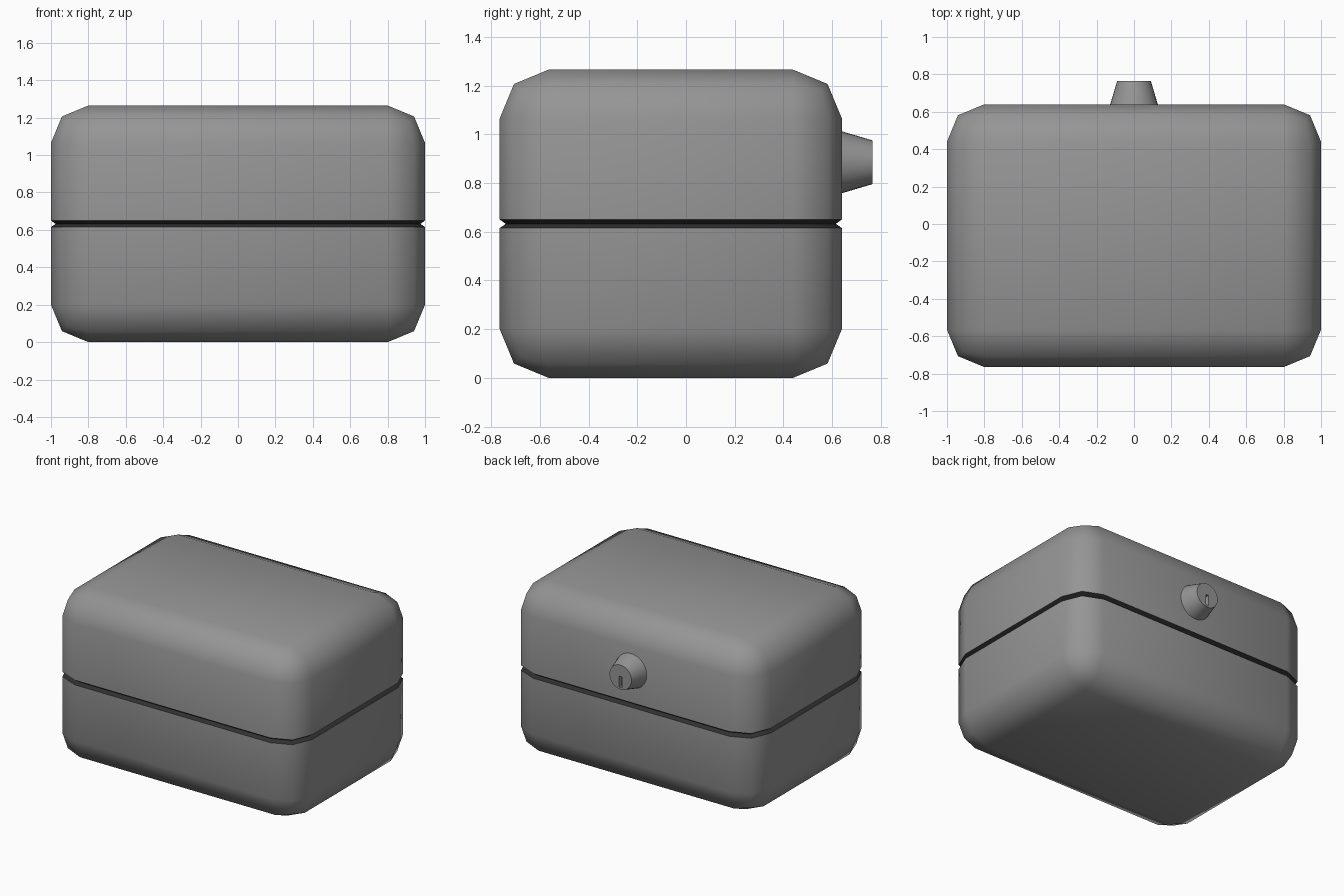
import bpy, bmesh, math
from mathutils import Vector

if "Cube" in bpy.data.objects:
    bpy.data.objects.remove(bpy.data.objects["Cube"])


def mat(name, v):
    m = bpy.data.materials.new(name)
    m.diffuse_color = (v, v, v, 1)
    m.use_nodes = True
    m.node_tree.nodes["Principled BSDF"].inputs["Base Color"].default_value = m.diffuse_color
    return m


GREY = mat("grey", 0.3)
DARK = mat("dark seam", 0.03)
Y0, Y1, H, R = -0.765, 0.64, 1.265, 0.2
LOW, MID, HIGH, DEPTH = 0.615, 0.632, 0.65, 0.025


def smooth(ob, angle):
    bpy.ops.object.select_all(action='DESELECT')
    ob.select_set(True)
    bpy.context.view_layer.objects.active = ob
    bpy.ops.object.shade_smooth_by_angle(angle=math.radians(angle))


# rounded case with a V groove between base and lid
bm = bmesh.new()
bmesh.ops.create_cube(bm, size=1)
yc = (Y0 + Y1) / 2
for v in bm.verts:
    v.co = Vector((v.co.x * 2, v.co.y * (Y1 - Y0) + yc, (v.co.z + 0.5) * H))
bmesh.ops.bevel(bm, geom=bm.edges[:], offset=R, segments=2, profile=0.5, affect='EDGES')
for z in (LOW, MID, HIGH):
    bmesh.ops.bisect_plane(bm, geom=bm.verts[:] + bm.edges[:] + bm.faces[:],
                           plane_co=(0, 0, z), plane_no=(0, 0, 1))
for v in bm.verts:
    if abs(v.co.z - MID) < 0.005:
        v.co.x *= 1 - DEPTH
        v.co.y = yc + (v.co.y - yc) * (1 - DEPTH / ((Y1 - Y0) / 2))
for f in bm.faces:
    f.material_index = int(LOW < f.calc_center_median().z < HIGH and
                           max(v.co.z for v in f.verts) < HIGH + 0.01 and
                           min(v.co.z for v in f.verts) > LOW - 0.01)
me = bpy.data.meshes.new("case")
bm.to_mesh(me)
bm.free()
case = bpy.data.objects.new("case", me)
bpy.context.collection.objects.link(case)
me.materials.append(GREY)
me.materials.append(DARK)
smooth(case, 48)

# tapered lock on the back
bpy.ops.mesh.primitive_cone_add(vertices=32, radius1=0.133, radius2=0.09, depth=0.145,
                                location=(0, 0.6925, 0.885),
                                rotation=(-math.pi / 2, 0, 0))
lock = bpy.context.object
lock.name = "lock"
lock.data.materials.append(GREY)

# key slot cut into the lock face
bpy.ops.mesh.primitive_cube_add(size=1, location=(0, 0.765, 0.85))
slot = bpy.context.object
slot.name = "slot_cutter"
slot.scale = (0.022, 0.06, 0.08)
slot.data.materials.append(GREY)
slot.hide_render = True
slot.hide_set(True)
cut = lock.modifiers.new("key slot", 'BOOLEAN')
cut.object = slot
cut.operation = 'DIFFERENCE'
cut.solver = 'EXACT'
smooth(lock, 40)
